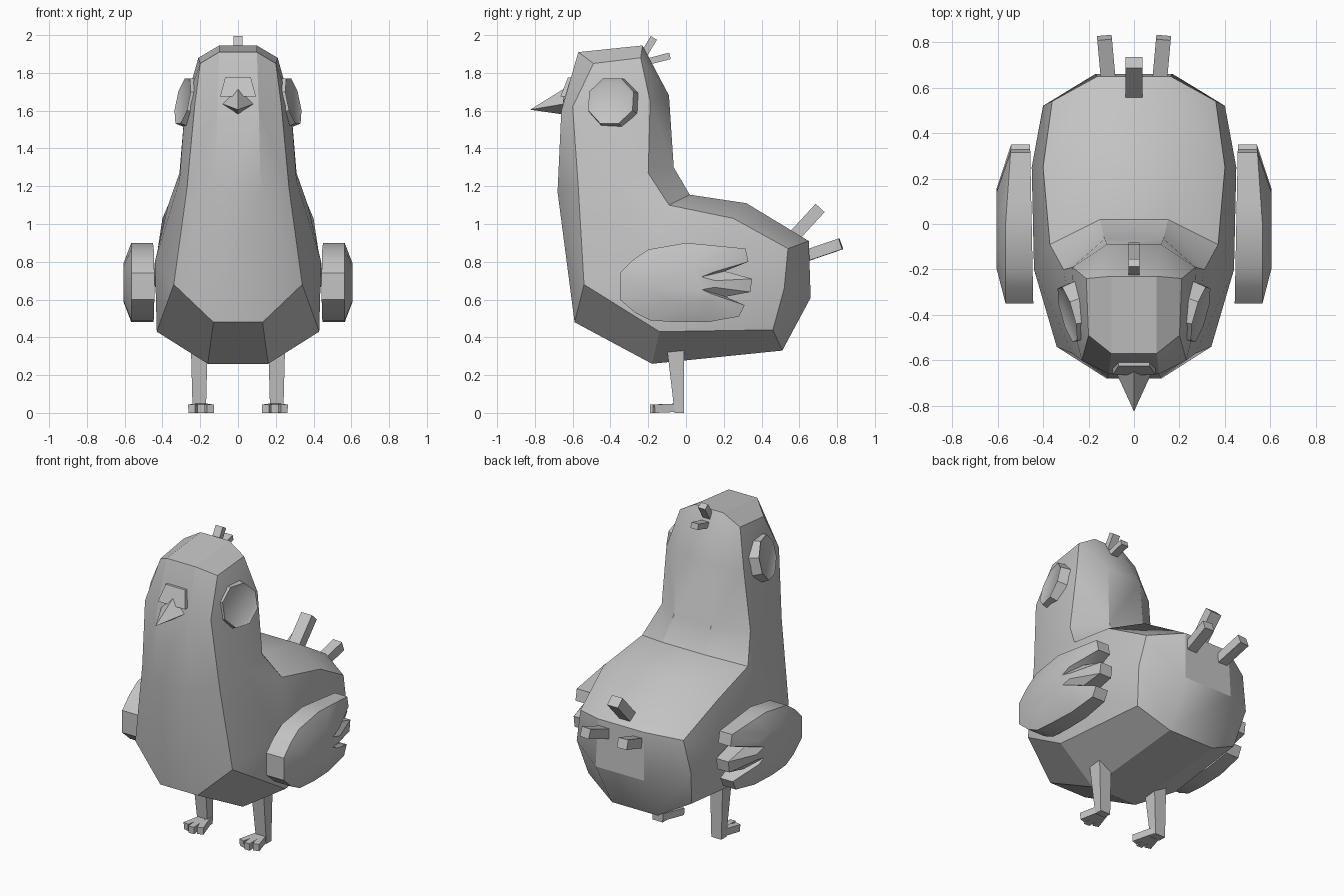
import bpy, bmesh, math
from mathutils import Vector, Matrix

cube = bpy.data.objects.get("Cube")
if cube:
    bpy.data.objects.remove(cube, do_unlink=True)

grey = bpy.data.materials.new("plain_grey")
grey.use_nodes = True
colour = (0.55, 0.55, 0.55, 1)
grey.diffuse_color = colour
grey.node_tree.nodes["Principled BSDF"].inputs["Base Color"].default_value = colour
parts = []


def finish(name, bm):
    bmesh.ops.recalc_face_normals(bm, faces=bm.faces)
    mesh = bpy.data.meshes.new(name)
    bm.to_mesh(mesh)
    bm.free()
    mesh.materials.append(grey)
    obj = bpy.data.objects.new(name, mesh)
    bpy.context.collection.objects.link(obj)
    parts.append(obj)
    return obj


def add_bar(bm, start, end, width, thick):
    """Square bar running from start to end."""
    a, b = Vector(start), Vector(end)
    turn = (b - a).to_track_quat('Y', 'Z').to_matrix().to_4x4()
    size = Matrix.Diagonal((width, (b - a).length, thick, 1))
    bmesh.ops.create_cube(bm, size=1, matrix=Matrix.Translation((a + b) / 2) @ turn @ size)


def bar(name, *args):
    bm = bmesh.new()
    add_bar(bm, *args)
    finish(name, bm)


def bridge(bm, a, b):
    for i in range(len(a)):
        j = (i + 1) % len(a)
        bm.faces.new((a[i], a[j], b[j], b[i]))


def prism(name, lower, upper):
    """Solid between two matching loops of points."""
    bm = bmesh.new()
    a, b = [[bm.verts.new(p) for p in loop] for loop in (lower, upper)]
    bridge(bm, a, b)
    bm.faces.new(a)
    bm.faces.new(b)
    finish(name, bm)


# Body: loop round the middle strip (half width, y, z) and round the flank
strip = [(.10, -.57, 1.91), (.11, -.66, 1.6), (.12, -.68, 1.17), (.13, -.59, .48),
         (.16, -.18, .26), (.16, .51, .33), (.17, .66, .61), (.16, .65, .91),
         (.19, .32, 1.11), (.15, .02, 1.155), (.13, -.065, 1.3), (.12, -.09, 1.68),
         (.10, -.23, 1.945)]
flank = [(.20, -.49, 1.85), (.23, -.6, 1.62), (.27, -.57, 1.19), (.34, -.54, .68),
         (.43, -.14, .43), (.36, .46, .44), (.40, .52, .66), (.36, .54, .87),
         (.40, .25, 1.03), (.37, -.09, 1.10), (.31, -.2, 1.27), (.27, -.19, 1.65),
         (.21, -.24, 1.88)]
# Middle of each flank: head, neck, shoulder, hip
centres = [(.28, -.4, 1.63), (.31, -.37, 1.23), (.44, -.2, .8), (.45, .25, .7)]
head, neck, shoulder, hip = "hnsp"
flank_faces = [(0, 1, head), (0, head, 12), (12, head, 11), (1, 2, neck, head),
               (head, neck, 10, 11), (2, 3, shoulder, neck), (neck, shoulder, 9, 10),
               (3, 4, shoulder), (shoulder, 4, 5, hip), (5, 6, hip), (6, 7, hip),
               (7, 8, hip), (hip, 8, 9, shoulder)]
bm = bmesh.new()
edges = []
for s in (1, -1):
    outer, side, mid = [[bm.verts.new((s * x, y, z)) for x, y, z in pts]
                        for pts in (strip, flank, centres)]
    bridge(bm, outer, side)
    lookup = dict(enumerate(side)) | dict(zip("hnsp", mid))
    for face in flank_faces:
        bm.faces.new([lookup[k] for k in face])
    edges.append(outer)
bridge(bm, *edges)
finish("body", bm)

# Wings: feathered outline (y, z) with a raised plateau
outline = [(-.35, .74), (-.35, .60), (-.27, .53), (-.19, .49), (-.05, .48), (.11, .48),
           (.28, .51), (.31, .57), (.21, .615), (.34, .64), (.35, .71), (.205, .75),
           (.33, .80), (.315, .87), (.11, .89), (0, .90), (-.2, .865), (-.28, .81)]
for side_name, s in (("left", 1), ("right", -1)):
    bm = bmesh.new()
    inner = [bm.verts.new((s * (.45 + .02 * y), y, z)) for y, z in outline]
    rim = [bm.verts.new((s * (.565 - .07 * max(y, 0)), y, z)) for y, z in outline]
    top = [bm.verts.new((s * .605, -.04 + (y + .04) * .5, .69 + (z - .69) * .5))
           for y, z in outline]
    bridge(bm, inner, rim)
    bridge(bm, rim, top)
    bm.faces.new(inner)
    bm.faces.new(top)
    finish(side_name + "_wing", bm)

    # Eye: eight-sided disc with a raised rim, turned forward and up
    bm = bmesh.new()
    normal = Vector((s, -.28, .22)).normalized()
    place = Matrix.Translation((s * .265, -.39, 1.645)) @ normal.to_track_quat('Z', 'Y').to_matrix().to_4x4()
    bmesh.ops.create_cone(bm, cap_ends=True, segments=8, radius1=.142, radius2=.132, depth=.06,
                          matrix=place @ Matrix.Rotation(math.pi / 8, 4, 'Z'))
    bm.normal_update()
    front = max(bm.faces, key=lambda f: f.normal.dot(normal))
    bmesh.ops.inset_region(bm, faces=[front], thickness=.022, depth=-.01)
    finish(side_name + "_eye", bm)

    # Leg: tapered post
    def ring(z, y0, half):
        return [(s * .205 + dx * half, y, z)
                for dx, y in ((-1, y0), (1, y0), (1, -.01), (-1, -.01))]
    prism(side_name + "_leg", ring(0, -.06, .035), ring(.42, -.11, .046))

    # Foot: three splayed toes
    bm = bmesh.new()
    for splay in (-.05, 0, .05):
        add_bar(bm, (s * .198 + splay * .2, -.03, .028),
                (s * .195 + splay, -.19 + abs(splay) * .4, .022), .038, .044)
    finish(side_name + "_foot", bm)

    # Lower tail feather
    bar(side_name + "_tail_feather", (s * .11, .60, .82), (s * .13, .82, .895), .065, .06)

bar("middle_tail_feather", (0, .54, .90), (0, .71, 1.085), .075, .065)
bar("upper_crest", (0, -.24, 1.87), (0, -.17, 1.985), .05, .038)
bar("lower_crest", (0, -.22, 1.855), (0, -.085, 1.89), .05, .035)

# Beak: four-sided spike
bm = bmesh.new()
base = [bm.verts.new(p) for p in ((0, -.64, 1.72), (.08, -.65, 1.635), (0, -.65, 1.58), (-.08, -.65, 1.635))]
tip = bm.verts.new((0, -.825, 1.605))
for i in range(4):
    bm.faces.new((base[i], base[(i + 1) % 4], tip))
bm.faces.new(base)
finish("beak", bm)

# Plate over the beak
plate = [(-.095, -.665, 1.675), (.095, -.665, 1.675), (.068, -.625, 1.775), (-.068, -.625, 1.775)]
prism("beak_plate", [(x, y + .09, z) for x, y, z in plate], plate)

for obj in bpy.context.selected_objects:
    obj.select_set(False)
for obj in parts:
    obj.select_set(True)
bpy.context.view_layer.objects.active = parts[0]
bpy.ops.object.shade_smooth_by_angle(angle=math.radians(30))
